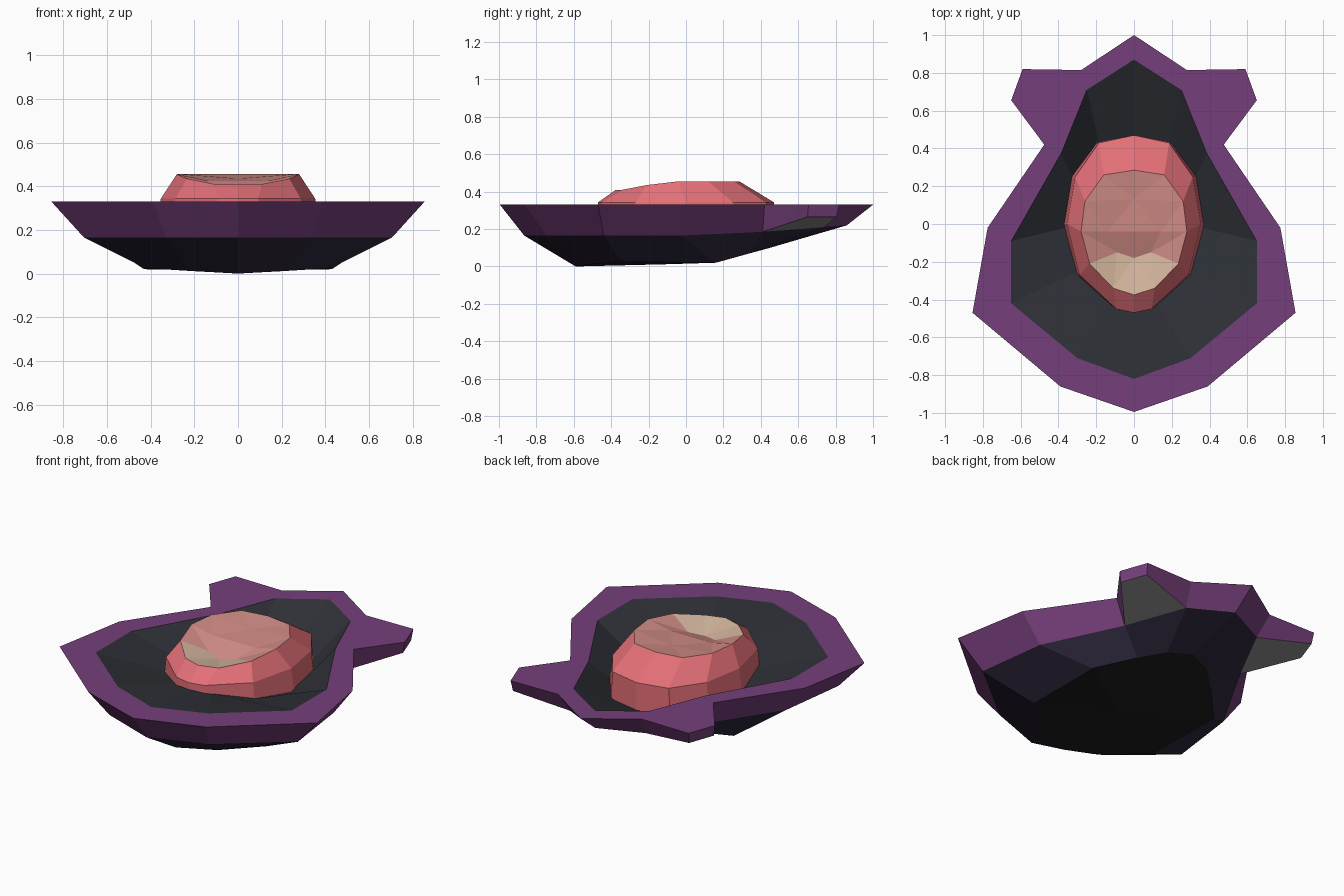
import bpy, bmesh

if "Cube" in bpy.data.objects:
    bpy.data.objects.remove(bpy.data.objects["Cube"])


def material(name, srgb):
    lin = [c / 12.92 if c <= 0.04045 else ((c + 0.055) / 1.055) ** 2.4 for c in srgb]
    m = bpy.data.materials.new(name)
    m.diffuse_color = (*lin, 1)
    m.use_nodes = True
    m.node_tree.nodes["Principled BSDF"].inputs["Base Color"].default_value = m.diffuse_color
    return m


PURPLE = material("purple rim", (0.46, 0.245, 0.48))
HULL = material("dark violet underside", (0.18, 0.155, 0.235))
BASE = material("black base", (0.11, 0.11, 0.11))
BOWL = material("charcoal bowl", (0.18, 0.19, 0.215))
GREY = material("grey fin underside", (0.55, 0.55, 0.55))
PINK = material("pink body", (0.89, 0.435, 0.465))
SALMON = material("salmon top", (0.82, 0.55, 0.525))
BEIGE = material("beige lip", (0.84, 0.72, 0.62))


def strip(a, b, mat, skip=()):
    """Quads joining two half rings."""
    return [((a[i], a[i + 1], b[i + 1], b[i]), mat)
            for i in range(len(a) - 1) if i not in skip]


def fan(ring, centre, mat):
    return [((ring[i], ring[i + 1], centre), mat) for i in range(len(ring) - 1)]


def level(points, z):
    return [(x, y, z) for x, y in points]


def mirrored_object(name, faces):
    """Build the right half, mirror it across x = 0 and weld the seam."""
    bm = bmesh.new()
    mats = []
    verts = {}
    for side in (1, -1):
        for pts, mat in faces:
            if mat not in mats:
                mats.append(mat)
            vs = []
            for x, y, z in pts:
                key = (round(x * side, 4) + 0.0, y, z)
                if key not in verts:
                    verts[key] = bm.verts.new(key)
                vs.append(verts[key])
            bm.faces.new(vs).material_index = mats.index(mat)
    bmesh.ops.recalc_face_normals(bm, faces=bm.faces[:])
    me = bpy.data.meshes.new(name)
    bm.to_mesh(me)
    bm.free()
    for m in mats:
        me.materials.append(m)
    ob = bpy.data.objects.new(name, me)
    bpy.context.collection.objects.link(ob)
    return ob


# Shell: half rings run from the back tip round to the front
outer = level([(0, 1), (0.28, 0.815), (0.475, 0.42), (0.775, -0.02),
               (0.855, -0.47), (0.39, -0.86), (0, -0.995)], 0.33)
inner = level([(0, 0.87), (0.25, 0.71), (0.385, 0.375), (0.65, -0.09),
               (0.65, -0.42), (0.30, -0.71), (0, -0.82)], 0.33)
lower = [(0, 0.86, 0.22), (0.25, 0.74, 0.21), (0.41, 0.41, 0.185), (0.65, -0.02, 0.165),
         (0.705, -0.44, 0.165), (0.33, -0.745, 0.165), (0, -0.865, 0.165)]
bottom = [(0, 0.5, 0.115), (0.14, 0.45, 0.10), (0.26, 0.34, 0.07), (0.43, 0.16, 0.02),
          (0.425, -0.34, 0.025), (0.22, -0.51, 0.012), (0, -0.59, 0.0)]
floor = [(0, 0.45, 0.17), (0.18, 0.41, 0.17), (0.32, 0.23, 0.18), (0.36, -0.02, 0.21),
         (0.30, -0.25, 0.245), (0.12, -0.42, 0.29), (0, -0.45, 0.30)]
fin_top = level([(0.59, 0.82), (0.65, 0.655)], 0.33)
fin_low = level([(0.585, 0.805), (0.64, 0.65)], 0.265)

shell = strip(outer, inner, PURPLE)
shell += strip(outer, lower, PURPLE, skip=(1,))
shell += strip(lower, bottom, HULL)
shell += fan(bottom, (0, -0.1, 0.012), BASE)
shell += strip(inner, floor, BOWL)
shell += fan(floor, (0, 0, 0.22), BOWL)
# side fin between the second and third rim points
shell += [((outer[1], *fin_top, outer[2]), PURPLE),
          ((lower[1], *fin_low, lower[2]), GREY)]
shell += strip([outer[1], *fin_top, outer[2]], [lower[1], *fin_low, lower[2]], PURPLE)
mirrored_object("shell", shell)

# Body: rounded lump sitting in the bowl
plan = [(0, 0.47), (0.2, 0.43), (0.335, 0.25), (0.38, 0.0),
        (0.31, -0.27), (0.1, -0.45), (0, -0.47)]
base = level(plan, 0.15)
mid = [(x * 0.93, y, 0.343) for x, y in plan]
top = [(0, 0.285, 0.455), (0.16, 0.26, 0.455), (0.26, 0.12, 0.455), (0.28, -0.04, 0.455),
       (0.235, -0.21, 0.435), (0.11, -0.34, 0.41), (0, -0.375, 0.41)]
# Hollow in the top: ridge, its middle, corner and lowest point
peak, ridge, middle = (0, 0.13, 0.435), (0.14, -0.04, 0.425), (0, -0.04, 0.425)
corner, dip = (0.09, -0.15, 0.385), (0, -0.18, 0.375)

body = strip(base, mid, PINK) + strip(mid, top, PINK)
body += fan(base, (0, 0, 0.15), PINK)
body += [(f, SALMON) for f in (
    (top[0], top[1], peak), (top[1], top[2], peak), (top[2], ridge, peak),
    (top[2], top[3], ridge), (top[3], corner, ridge), (top[3], top[4], corner),
    (peak, ridge, middle), (ridge, corner, dip), (ridge, dip, middle))]
body += [(f, BEIGE) for f in (
    (top[4], top[5], corner), (top[5], dip, corner), (top[5], top[6], dip))]
mirrored_object("body", body)
